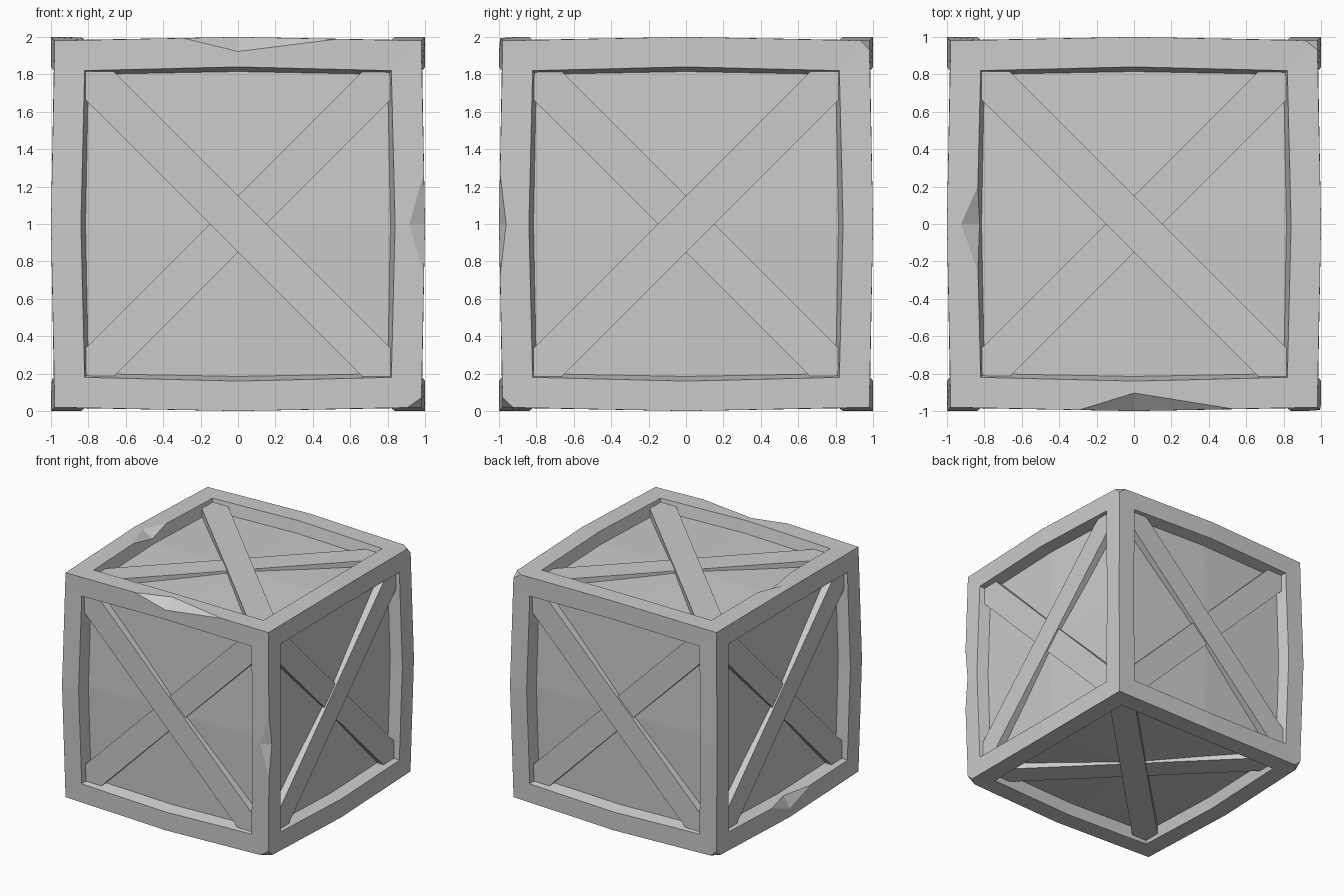
import bpy, bmesh
from mathutils import Vector, Matrix

if "Cube" in bpy.data.objects:
    bpy.data.objects.remove(bpy.data.objects["Cube"])

grey = bpy.data.materials.new("plain grey")
grey.use_nodes = True
grey.diffuse_color = (0.6, 0.6, 0.6, 1)
grey.node_tree.nodes["Principled BSDF"].inputs["Base Color"].default_value = (0.6, 0.6, 0.6, 1)

# Each side: name, outward normal, direction of its upper brace
SIDES = [
    ("front", (0, -1, 0), (-1, 0, 1)),
    ("back", (0, 1, 0), (1, 0, 1)),
    ("left", (1, 0, 0), (0, 1, 1)),
    ("right", (-1, 0, 0), (0, -1, 1)),
    ("top", (0, 0, 1), (-1, 1, 0)),
    ("bottom", (0, 0, -1), (1, 1, 0)),
]


def side_matrix(normal, diagonal):
    n, d = Vector(normal), Vector(diagonal)
    w = n.cross(d)
    m = Matrix(((d - w) / 2, (d + w) / 2, n)).transposed().to_4x4()
    return Matrix.Translation((0, 0, 1)) @ m


def make_object(name, bm):
    bmesh.ops.recalc_face_normals(bm, faces=bm.faces)
    mesh = bpy.data.meshes.new(name)
    bm.to_mesh(mesh)
    bm.free()
    mesh.materials.append(grey)
    obj = bpy.data.objects.new(name, mesh)
    bpy.context.collection.objects.link(obj)
    return obj


def ring(bm, mat, corner, middle, corner_depth, middle_depth):
    """Eight points round a square whose edges bow outwards."""
    steps = [(-1, -1), (0, -1), (1, -1), (1, 0), (1, 1), (0, 1), (-1, 1), (-1, 0)]
    points = []
    for a, b in steps:
        r, h = (corner, corner_depth) if a and b else (middle, middle_depth)
        points.append(bm.verts.new(mat @ Vector((a * r, b * r, h))))
    return points


# Shell: bowed frame, sloped recess walls and domed panels
bm = bmesh.new()
for name, normal, diagonal in SIDES:
    mat = side_matrix(normal, diagonal)
    rings = [
        ring(bm, mat, 0.98, 1.0, 0.98, 1.0),
        ring(bm, mat, 0.82, 0.84, 0.985, 1.0),
        ring(bm, mat, 0.80, 0.815, 0.885, 0.90),
    ]
    for outer, inner in zip(rings, rings[1:]):
        for i in range(8):
            j = (i + 1) % 8
            bm.faces.new((outer[i], outer[j], inner[j], inner[i]))
    panel = rings[-1]
    centre = bm.verts.new(mat @ Vector((0, 0, 0.925)))
    for i in range(0, 8, 2):
        bm.faces.new((panel[i - 1], panel[i], panel[i + 1], centre))
bmesh.ops.remove_doubles(bm, verts=bm.verts, dist=0.001)
shell = make_object("crate_shell", bm)

# Chips knocked out of the corners, outer edges and inner rims
CHIPS = [
    [(0.84, 1.01, 2.01), (1.01, 0.88, 2.01), (1.01, 1.01, 1.88), (1.1, 1.1, 2.1)],
    [(0.83, -1.01, -0.01), (1.01, -0.87, -0.01), (1.01, -1.01, 0.12), (1.1, -1.1, -0.1)],
    [(-0.86, 1.01, -0.01), (-1.01, 0.86, -0.01), (-1.01, 1.01, 0.12), (-1.1, 1.1, -0.1)],
    [(-0.3, -0.995, 1.995), (0.55, -0.99, 1.99), (0, -1.003, 1.92), (0, -0.9, 2.003), (0, -1.1, 2.1)],
    [(0.994, -0.994, 0.72), (0.994, -0.994, 1.27), (0.91, -1.003, 1), (1.003, -0.96, 1), (1.1, -1.1, 1)],
    [(-0.835, 0.21, 1.998), (-0.835, -0.27, 1.998), (-0.93, 0, 2.003), (-0.82, 0, 1.94), (-0.79, 0, 2.03)],
    [(-0.998, 0.25, 0.165), (-0.998, -0.3, 0.165), (-1.003, 0, 0.07), (-0.94, 0, 0.18), (-1.03, 0, 0.21)],
]
bm = bmesh.new()
for chip in CHIPS:
    verts = [bm.verts.new(p) for p in chip]
    bmesh.ops.convex_hull(bm, input=verts)
cutter = make_object("chip_cutter", bm)
cutter.hide_render = True
cut = shell.modifiers.new("chips", "BOOLEAN")
cut.operation = "DIFFERENCE"
cut.solver = "EXACT"
cut.object = cutter
bpy.context.view_layer.objects.active = shell
bpy.ops.object.modifier_apply(modifier=cut.name)
bpy.data.objects.remove(cutter)

# Crossed braces: diagonal boards clipped to the square opening
END, CLIP = 0.815, 0.665
BOARD = [(-END, -END), (-CLIP, -END), (END, CLIP), (END, END), (CLIP, END), (-END, -CLIP)]
for name, normal, diagonal in SIDES:
    mat = side_matrix(normal, diagonal)
    for level, flip, top in (("upper", 1, 0.955), ("lower", -1, 0.94)):
        bm = bmesh.new()
        base = [bm.verts.new(mat @ Vector((x * flip, y, 0.86))) for x, y in BOARD]
        face = bm.faces.new(base)
        lid = bmesh.ops.extrude_face_region(bm, geom=[face])["geom"]
        lift = Vector(normal) * (top - 0.86)
        bmesh.ops.translate(bm, vec=lift, verts=[g for g in lid if isinstance(g, bmesh.types.BMVert)])
        make_object(f"{name}_{level}_brace", bm)
